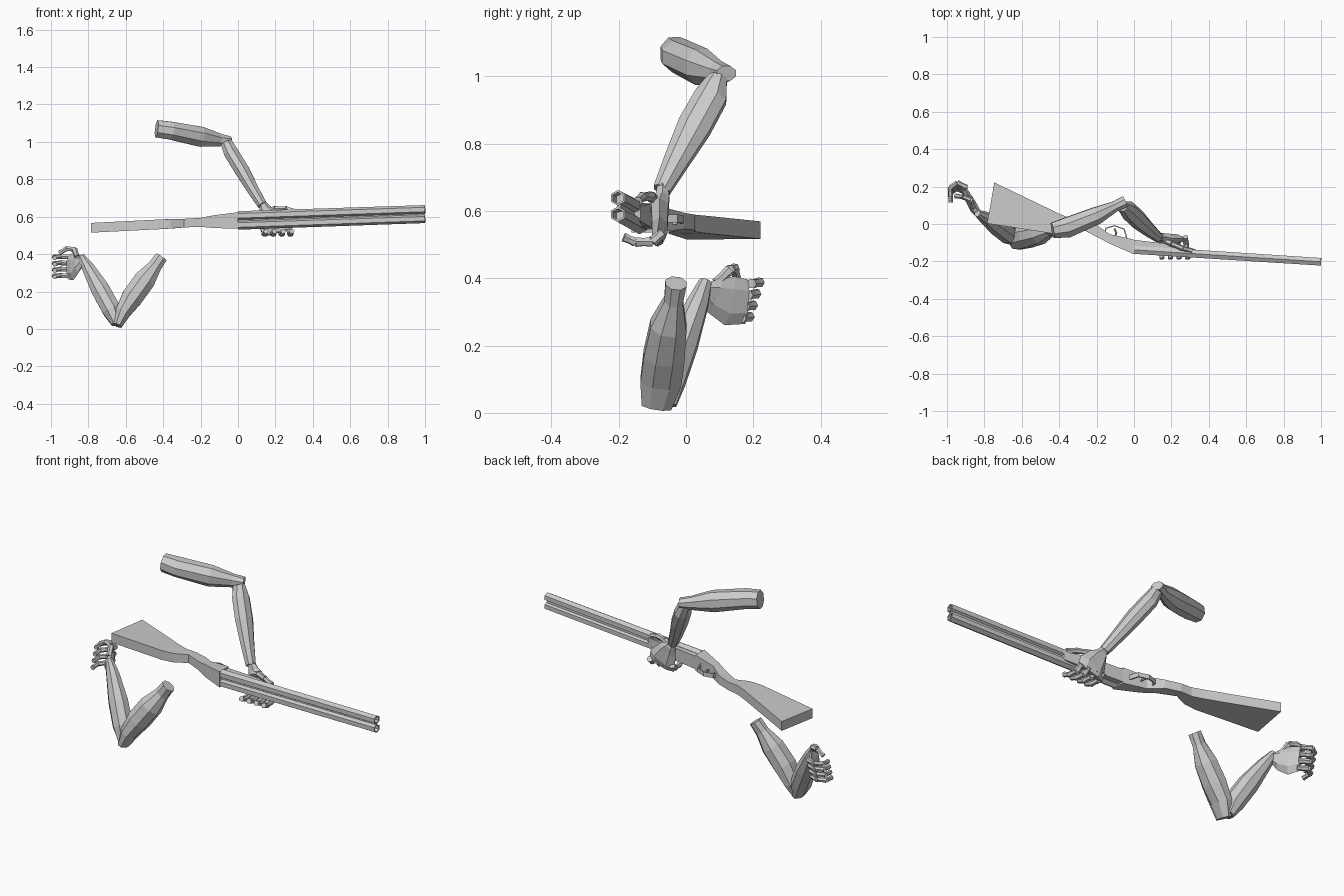
import bpy, bmesh, math
from mathutils import Vector

if "Cube" in bpy.data.objects:
    bpy.data.objects.remove(bpy.data.objects["Cube"])


def finish(name, bm):
    bmesh.ops.recalc_face_normals(bm, faces=bm.faces)
    me = bpy.data.meshes.new(name)
    bm.to_mesh(me)
    bm.free()
    ob = bpy.data.objects.new(name, me)
    bpy.context.collection.objects.link(ob)
    return ob


def skin(bm, rings, caps=True, closed=False):
    """Bridge a list of vertex rings."""
    n = len(rings[0])
    pairs = list(zip(rings, rings[1:])) + ([(rings[-1], rings[0])] if closed else [])
    for a, b in pairs:
        for i in range(n):
            bm.faces.new((a[i], a[(i + 1) % n], b[(i + 1) % n], b[i]))
    if caps and not closed:
        bm.faces.new(rings[0])
        bm.faces.new(rings[-1])


def loft(bm, stations, sides=6, ref=(0, 1, 0), axis=None, turn=0.0):
    """Stations are (x, y, z, radius along ref, radius across)."""
    pts = [Vector(s[:3]) for s in stations]
    rings = []
    for i, s in enumerate(stations):
        t = axis or (pts[min(i + 1, len(pts) - 1)] - pts[max(i - 1, 0)])
        t = t.normalized()
        u = Vector(ref)
        u = (u - t * u.dot(t)).normalized()
        v = t.cross(u)
        ring = []
        for k in range(sides):
            a = 2 * math.pi * k / sides + turn
            ring.append(bm.verts.new(pts[i] + u * s[3] * math.cos(a) + v * s[4] * math.sin(a)))
        rings.append(ring)
    skin(bm, rings)


def limb(name, stations, sides=8, ref=(0, 1, 0)):
    bm = bmesh.new()
    loft(bm, stations, sides, ref, turn=math.pi / sides)
    return finish(name, bm)


def digit(name, pts, r):
    """Jointed finger: one tapered tube per bone."""
    bm = bmesh.new()
    for a, b in zip(pts, pts[1:]):
        a, b = Vector(a), Vector(b)
        m = a.lerp(b, 0.5)
        loft(bm, [(*a, r, r), (*m, r * .85, r * .85), (*b, r, r)], 6, (0.3, 0.5, 0.8))
        r *= 0.92
    return finish(name, bm)


def mid_z(x):
    return 0.58 + (0.034 if x > 0 else 0.05) * x


def slab(name, stations):
    """Rectangular sections: upper edge x, y, lower edge x, y, half thickness."""
    bm = bmesh.new()
    rings = []
    for xt, yt, xb, yb, h in stations:
        rings.append([bm.verts.new((x, y, mid_z(x) + s * h))
                      for x, y, s in ((xt, yt, -1), (xt, yt, 1), (xb, yb, 1), (xb, yb, -1))])
    skin(bm, rings)
    return finish(name, bm)


# Gun lying on its side: its underside faces +y
slab("stock", [(-.785, .003, -.747, .222, .026), (-.43, -.052, -.40, .055, .026),
               (-.36, -.05, -.34, .03, .025), (-.29, -.022, -.28, .025, .023),
               (-.2, -.068, -.2, -.004, .024)])
slab("receiver", [(-.2, -.068, -.2, -.004, .024), (-.13, -.105, -.13, -.055, .034),
                  (0, -.162, 0, -.083, .044)])
slab("fore_end", [(0, -.135, 0, -.085, .036), (.2, -.145, .2, -.108, .034),
                  (.33, -.152, .33, -.135, .022)])
slab("barrel_rib", [(0, -.145, 0, -.13, .012), (.995, -.205, .995, -.193, .010)])

# Two hexagonal barrels with open muzzles
breech, muzzle = Vector((0, -.138, mid_z(0))), Vector((1, -.202, mid_z(1)))
along = muzzle - breech
for name, s in (("barrel_a", -1), ("barrel_b", 1)):
    bm = bmesh.new()
    off = Vector((0, 0, .0245 * s))
    loft(bm, [(*(breech + along * t + off), r, r)
              for t, r in ((0, .025), (1, .0235), (1, .017), (.85, .017))],
         6, (0, 0, 1), axis=along)
    finish(name, bm)

# Trigger guard strap and trigger
bm = bmesh.new()
rings = []
for x, y in ((-.16, -.045), (-.152, -.02), (-.105, -.006), (-.05, -.025), (-.035, -.075)):
    c = Vector((-.1, -.06))
    inner = Vector((x, y)).lerp(c, .12)
    rings.append([bm.verts.new((px, py, mid_z(x) + dz)) for px, py, dz in
                  ((x, y, -.012), (x, y, .012), (inner.x, inner.y, .012), (inner.x, inner.y, -.012))])
skin(bm, rings)
finish("trigger_guard", bm)
digit("trigger", [(-.1, -.07, .575), (-.095, -.045, .575), (-.105, -.025, .575)], .006)

# Supporting arm (above the gun)
limb("support_upper_arm", [(-.435, -.035, 1.07, .045, .05), (-.36, -.02, 1.06, .058, .052),
                           (-.20, .045, 1.028, .05, .058), (-.10, .095, 1.01, .03, .037),
                           (-.045, .12, 1.008, .034, .024)])
limb("support_forearm", [(-.062, .095, .995, .03, .034), (-.035, .075, .94, .052, .042),
                         (.02, .025, .85, .054, .042), (.08, -.03, .745, .04, .034),
                         (.13, -.072, .662, .028, .027)])
limb("support_palm", [(.13, -.07, .675, .016, .02), (.145, -.07, .64, .024, .032),
                      (.165, -.078, .61, .03, .055), (.20, -.078, .55, .026, .08),
                      (.21, -.085, .515, .018, .078)], 6)
for i in range(4):
    x = .135 + .046 * i
    digit(f"support_finger_{i + 1}", [(x, -.07, .535), (x + .005, -.1, .508),
                                      (x + .01, -.15, .507), (x + .015, -.185, .522)], .017)
digit("support_thumb", [(.155, -.085, .625), (.2, -.105, .643), (.26, -.13, .642),
                        (.31, -.143, .628)], .017)

# Free arm (beside the stock)
limb("free_upper_arm", [(-.645, -.088, .018, .048, .026), (-.615, -.075, .09, .066, .045),
                        (-.565, -.065, .17, .066, .062), (-.50, -.052, .26, .058, .062),
                        (-.445, -.037, .335, .03, .04), (-.41, -.03, .385, .034, .036)])
limb("free_forearm", [(-.65, -.07, .03, .045, .03), (-.675, -.052, .10, .055, .054),
                      (-.735, -.01, .21, .05, .054), (-.80, .035, .325, .034, .036),
                      (-.838, .058, .39, .02, .018)])
limb("free_palm", [(-.833, .055, .365, .018, .026), (-.855, .085, .35, .022, .055),
                   (-.88, .13, .333, .022, .074), (-.905, .18, .33, .016, .066)], 6, (1, 0, 0))
for i in range(4):
    z = .282 + .034 * i
    y = .165 + .01 * i
    digit(f"free_finger_{i + 1}", [(-.895, y, z), (-.945, y + .025, z + .004),
                                   (-.983, y, z), (-.98, y - .05, z - .004)], .0155)
digit("free_thumb", [(-.86, .09, .385), (-.875, .13, .425), (-.915, .145, .43),
                     (-.955, .15, .405)], .0165)
